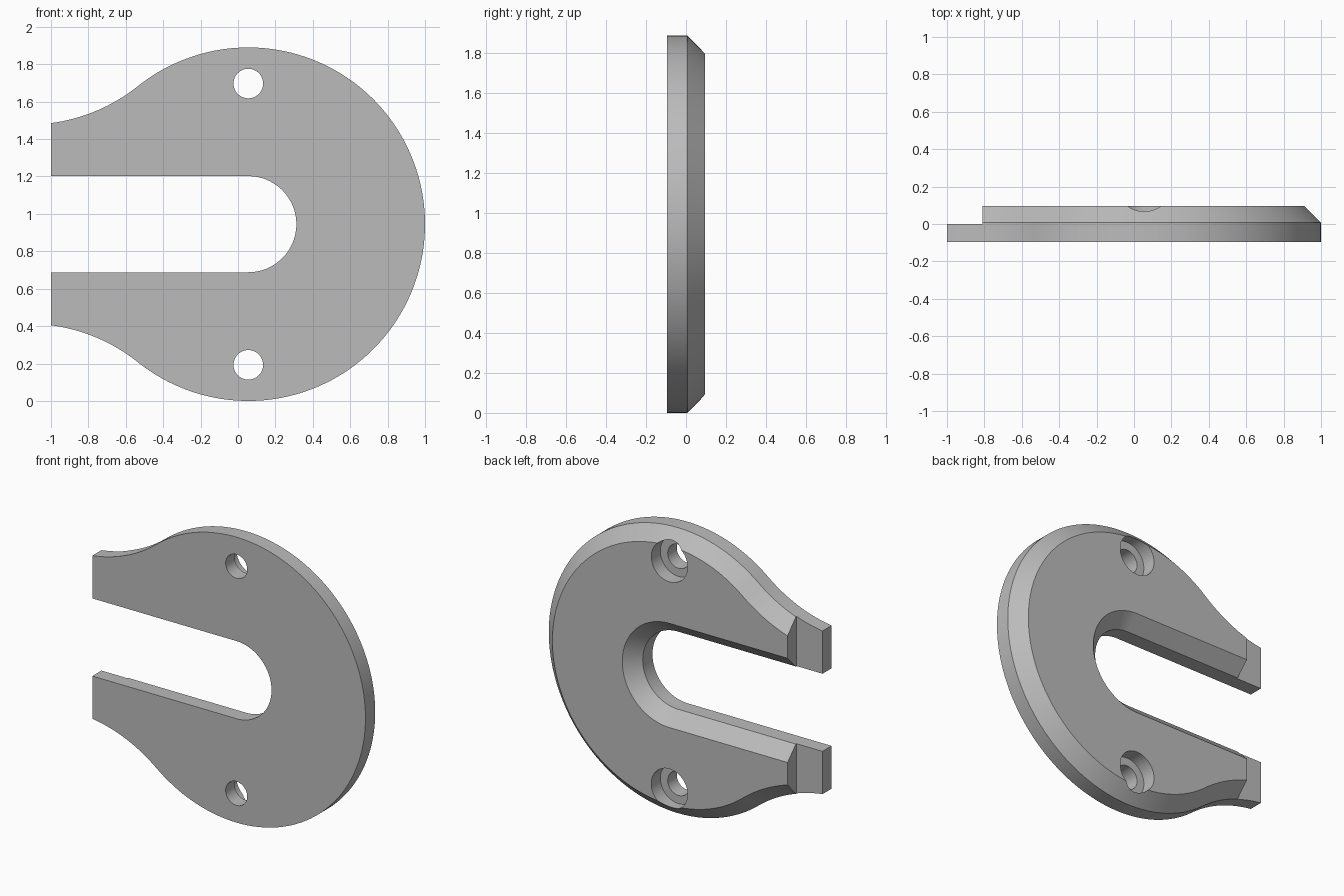
import bpy, bmesh, math
from mathutils import Vector, Matrix

if "Cube" in bpy.data.objects:
    bpy.data.objects.remove(bpy.data.objects["Cube"])

CX, CZ = 0.055, 0.945           # centre of the disc
R, SLOT = 0.945, 0.257          # disc and slot radii
BLEND = math.radians(128.6)     # where the disc flows into the neck curve
BACK, BEVEL = 0.095, 0.088
END, STEP = -1.0, -0.81


def arc(cx, cz, r, a0, a1, n):
    return [(cx + r * math.cos(a0 + (a1 - a0) * i / n),
             cz + r * math.sin(a0 + (a1 - a0) * i / n)) for i in range(n + 1)]


def outline(inset):
    """Closed outline of the forked disc, shrunk by inset, mirrored about its axis."""
    nx, nz = CX + 2 * R * math.cos(BLEND), 2 * R * math.sin(BLEND)
    neck = R + inset
    half = arc(CX, 0, R - inset, 0, BLEND, 56)
    half += arc(nx, nz, neck, BLEND - math.pi, -math.acos((END - nx) / neck), 16)[1:]
    half += [(END, SLOT + inset)]
    half += arc(CX, 0, SLOT + inset, math.pi / 2, 0, 24)
    return half + [(x, -z) for x, z in reversed(half[1:-1])]


def add_object(name, bm):
    bmesh.ops.recalc_face_normals(bm, faces=bm.faces)
    mesh = bpy.data.meshes.new(name)
    bm.to_mesh(mesh)
    bm.free()
    obj = bpy.data.objects.new(name, mesh)
    bpy.context.collection.objects.link(obj)
    return obj


def cylinder(name, z, radius, y0, y1):
    bm = bmesh.new()
    place = Matrix.Translation((CX, (y0 + y1) / 2, z)) @ Matrix.Rotation(math.pi / 2, 4, 'X')
    bmesh.ops.create_cone(bm, cap_ends=True, segments=64, radius1=radius,
                          radius2=radius, depth=y1 - y0, matrix=place)
    return add_object(name, bm)


# Forked plate: straight wall, then a bevel towards the back
bm = bmesh.new()
rings = [[bm.verts.new((x, y, CZ + z)) for x, z in outline(inset)]
         for y, inset in ((-BACK, 0), (BACK - BEVEL, 0), (BACK, BEVEL))]
for a, b in zip(rings, rings[1:]):
    for i in range(len(a)):
        j = (i + 1) % len(a)
        bm.faces.new((a[i], a[j], b[j], b[i]))
bm.faces.new(rings[0])
bm.faces.new(rings[-1])
plate = add_object("forked_plate", bm)

# Cutters: lowered tabs at the open end, counterbored screw holes
bm = bmesh.new()
bmesh.ops.create_cube(bm, size=1)
bmesh.ops.transform(bm, verts=bm.verts, matrix=Matrix.Translation((STEP - 0.5, 0.5, CZ))
                    @ Matrix.Diagonal((1, 1, 3, 1)))
cutters = [add_object("tab_cutter", bm)]
for side, sign in (("upper", 1), ("lower", -1)):
    z = CZ + sign * 0.752
    cutters.append(cylinder(side + "_hole_cutter", z, 0.079, -0.3, 0.3))
    cutters.append(cylinder(side + "_counterbore_cutter", z, 0.133, 0, 0.3))

bpy.ops.object.select_all(action='DESELECT')
bpy.context.view_layer.objects.active = plate
plate.select_set(True)
for cutter in cutters:
    cutter.hide_render = True
    mod = plate.modifiers.new(cutter.name, 'BOOLEAN')
    mod.operation, mod.solver, mod.object = 'DIFFERENCE', 'EXACT', cutter
    bpy.ops.object.modifier_apply(modifier=mod.name)
    bpy.data.objects.remove(cutter)
bpy.ops.object.shade_smooth_by_angle(angle=math.radians(25))

# Plain grey finish
grey = bpy.data.materials.new("plain_grey")
grey.use_nodes = True
grey.diffuse_color = (0.5, 0.5, 0.5, 1)
grey.node_tree.nodes["Principled BSDF"].inputs["Base Color"].default_value = (0.5, 0.5, 0.5, 1)
plate.data.materials.clear()
plate.data.materials.append(grey)
